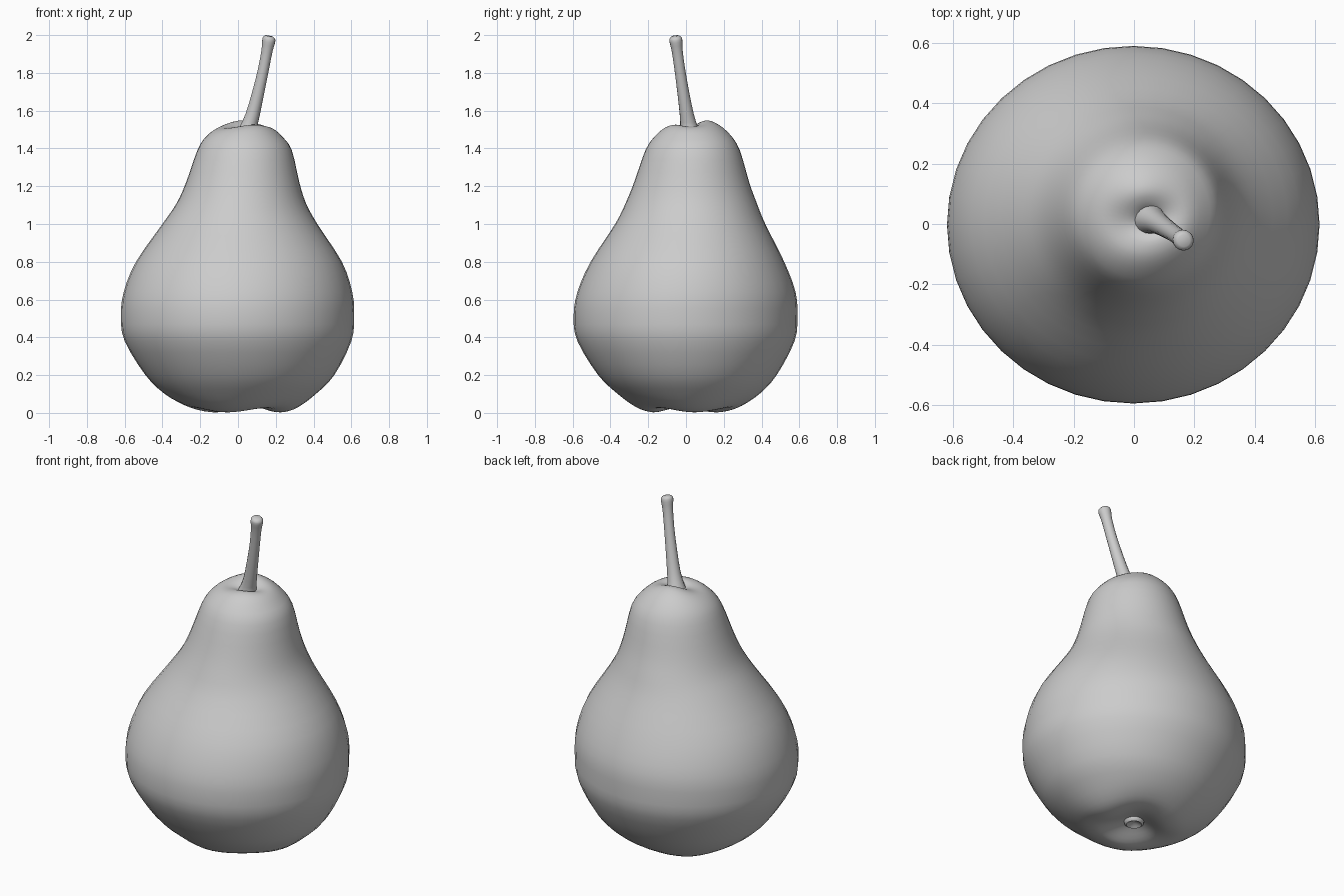
import bpy, bmesh
from math import sin, cos, pi, radians


def smooth_keys(keys, steps):
    """Catmull-Rom interpolation through rows of ring values."""
    out = []
    for i in range(len(keys) - 1):
        a, b, c, d = (keys[max(0, min(len(keys) - 1, i + k))] for k in (-1, 0, 1, 2))
        for s in range(steps):
            t = s / steps
            out.append([0.5 * (2 * q + (r - p) * t + (2 * p - 5 * q + 4 * r - w) * t * t
                               + (3 * q - p - 3 * r + w) * t ** 3)
                        for p, q, r, w in zip(a, b, c, d)])
    out.append(list(keys[-1]))
    return out


def loft(name, rings, sides, point, angle=60):
    bm = bmesh.new()
    loops = [[bm.verts.new(point(r, 2 * pi * k / sides)) for k in range(sides)] for r in rings]
    for lo, hi in zip(loops, loops[1:]):
        for k in range(sides):
            n = (k + 1) % sides
            bm.faces.new((lo[k], lo[n], hi[n], hi[k]))
    bm.faces.new(loops[0][::-1])
    bm.faces.new(loops[-1])
    bmesh.ops.recalc_face_normals(bm, faces=bm.faces)
    mesh = bpy.data.meshes.new(name)
    bm.to_mesh(mesh)
    bm.free()
    ob = bpy.data.objects.new(name, mesh)
    bpy.context.collection.objects.link(ob)
    bpy.ops.object.select_all(action='DESELECT')
    bpy.context.view_layer.objects.active = ob
    ob.select_set(True)
    bpy.ops.object.shade_smooth_by_angle(angle=radians(angle))
    return ob


# Fruit rings: left x, right x, front y, back y, z, top crease, bottom lobes
fruit = [
    (-0.04, 0.04, -0.04, 0.04, 0.065, 0, 0),
    (-0.08, 0.09, -0.08, 0.08, 0.050, 0, 0.3),
    (-0.15, 0.18, -0.15, 0.16, 0.020, 0, 1),
    (-0.22, 0.25, -0.20, 0.23, 0.016, 0, 1),
    (-0.29, 0.32, -0.27, 0.30, 0.038, 0, 0.7),
    (-0.39, 0.41, -0.36, 0.39, 0.10, 0, 0.2),
    (-0.49, 0.51, -0.465, 0.48, 0.20, 0, 0),
    (-0.60, 0.60, -0.575, 0.575, 0.38, 0, 0),
    (-0.62, 0.615, -0.595, 0.59, 0.51, 0, 0),
    (-0.605, 0.605, -0.575, 0.58, 0.64, 0, 0),
    (-0.54, 0.55, -0.505, 0.52, 0.80, 0, 0),
    (-0.40, 0.42, -0.375, 0.42, 1.00, 0, 0),
    (-0.325, 0.36, -0.32, 0.375, 1.11, 0, 0),
    (-0.275, 0.325, -0.275, 0.335, 1.22, 0, 0),
    (-0.215, 0.285, -0.215, 0.285, 1.39, 0, 0),
    (-0.17, 0.235, -0.165, 0.235, 1.465, 0.3, 0),
    (-0.11, 0.185, -0.11, 0.17, 1.512, 0.7, 0),
    (-0.05, 0.14, -0.06, 0.11, 1.525, 1, 0),
    (0.00, 0.10, -0.03, 0.06, 1.512, 0.5, 0),
    (0.03, 0.08, 0.00, 0.04, 1.49, 0, 0),
]


def fruit_point(r, t):
    x0, x1, y0, y1, z, crease, lobe = r
    z += crease * (0.012 * sin(t) - 0.012 * cos(2 * (t - 0.3)))
    z -= lobe * 0.011 * cos(3 * (t - radians(130)))
    return ((x0 + x1) / 2 + (x1 - x0) / 2 * cos(t),
            (y0 + y1) / 2 + (y1 - y0) / 2 * sin(t), max(z, 0))


loft("fruit", smooth_keys(fruit, 3), 40, fruit_point)

# Stem rings: centre x, centre y, z, radius, tilt of the ring towards the lean
stem = [
    (0.050, 0.020, 1.480, 0.062, 0.0),
    (0.055, 0.016, 1.512, 0.048, 0.0),
    (0.078, 0.004, 1.58, 0.037, 0.15),
    (0.108, -0.015, 1.70, 0.031, 0.22),
    (0.135, -0.033, 1.82, 0.028, 0.22),
    (0.154, -0.047, 1.92, 0.029, 0.2),
    (0.162, -0.053, 1.965, 0.034, 0.2),
    (0.165, -0.055, 1.985, 0.032, 0.2),
    (0.166, -0.055, 1.995, 0.020, 0.2),
]


def stem_point(r, t):
    x, y, z, rad, tilt = r
    return (x + rad * cos(t), y + rad * sin(t), z - rad * tilt * (cos(t) - 0.5 * sin(t)))


loft("stem", smooth_keys(stem, 2), 16, stem_point)

# Calyx: small raised button with a hollow, in the base dimple (radius, z)
calyx = [(0.056, 0.068), (0.052, 0.048), (0.042, 0.040), (0.032, 0.046), (0.012, 0.056)]
loft("calyx", calyx, 20, lambda r, t: (r[0] * cos(t), r[0] * sin(t), r[1]))
